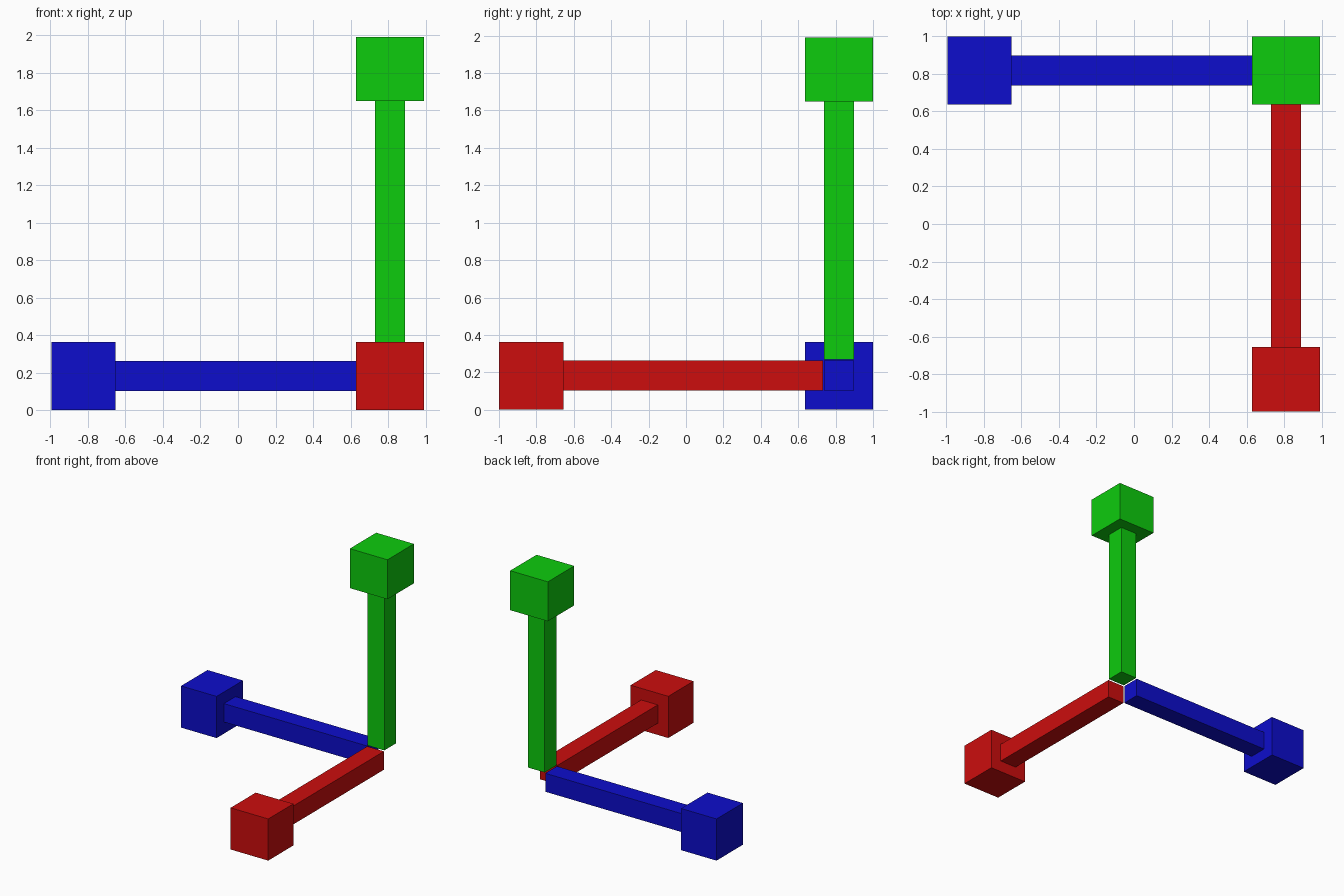
import bpy
import bmesh
from mathutils import Vector

if "Cube" in bpy.data.objects:
    bpy.data.objects.remove(bpy.data.objects["Cube"])


def material(name, rgb):
    m = bpy.data.materials.new(name)
    m.diffuse_color = (*rgb, 1.0)
    m.use_nodes = True
    m.node_tree.nodes["Principled BSDF"].inputs["Base Color"].default_value = m.diffuse_color
    return m


def box(name, lo, hi, mat):
    """Axis-aligned box between two opposite corners."""
    lo, hi = Vector(lo), Vector(hi)
    size, mid = hi - lo, (lo + hi) / 2
    bm = bmesh.new()
    bmesh.ops.create_cube(bm, size=1.0)
    for v in bm.verts:
        v.co = Vector(a * b for a, b in zip(v.co, size))
    mesh = bpy.data.meshes.new(name)
    bm.to_mesh(mesh)
    bm.free()
    mesh.materials.append(mat)
    obj = bpy.data.objects.new(name, mesh)
    obj.location = mid
    bpy.context.collection.objects.link(obj)


ORIGIN = (0.81, 0.818, 0.182)  # where the three axes would meet
BAR = 0.08                     # half thickness of a bar
BLOCK = 0.181                  # half width of an end block
GAP = 0.086                    # the bars stop just short of the origin


def arm(name, axis, sign, inner, outer, mat):
    """A thin bar from the origin and a block on its end."""
    for part, half, a, b in (("bar", BAR, ORIGIN[axis] + sign * GAP, inner + sign * 0.004),
                             ("end_block", BLOCK, inner, outer)):
        lo = [c - half for c in ORIGIN]
        hi = [c + half for c in ORIGIN]
        lo[axis], hi[axis] = min(a, b), max(a, b)
        box(f"{name}_{part}", lo, hi, mat)


# Three coloured arms: left, forward and up
arm("blue", 0, -1, -0.652, -0.993, material("blue", (0.004, 0.004, 0.604)))
arm("red", 1, -1, -0.655, -1.0, material("red", (0.604, 0.004, 0.004)))
arm("green", 2, 1, 1.647, 1.99, material("green", (0.004, 0.604, 0.004)))
